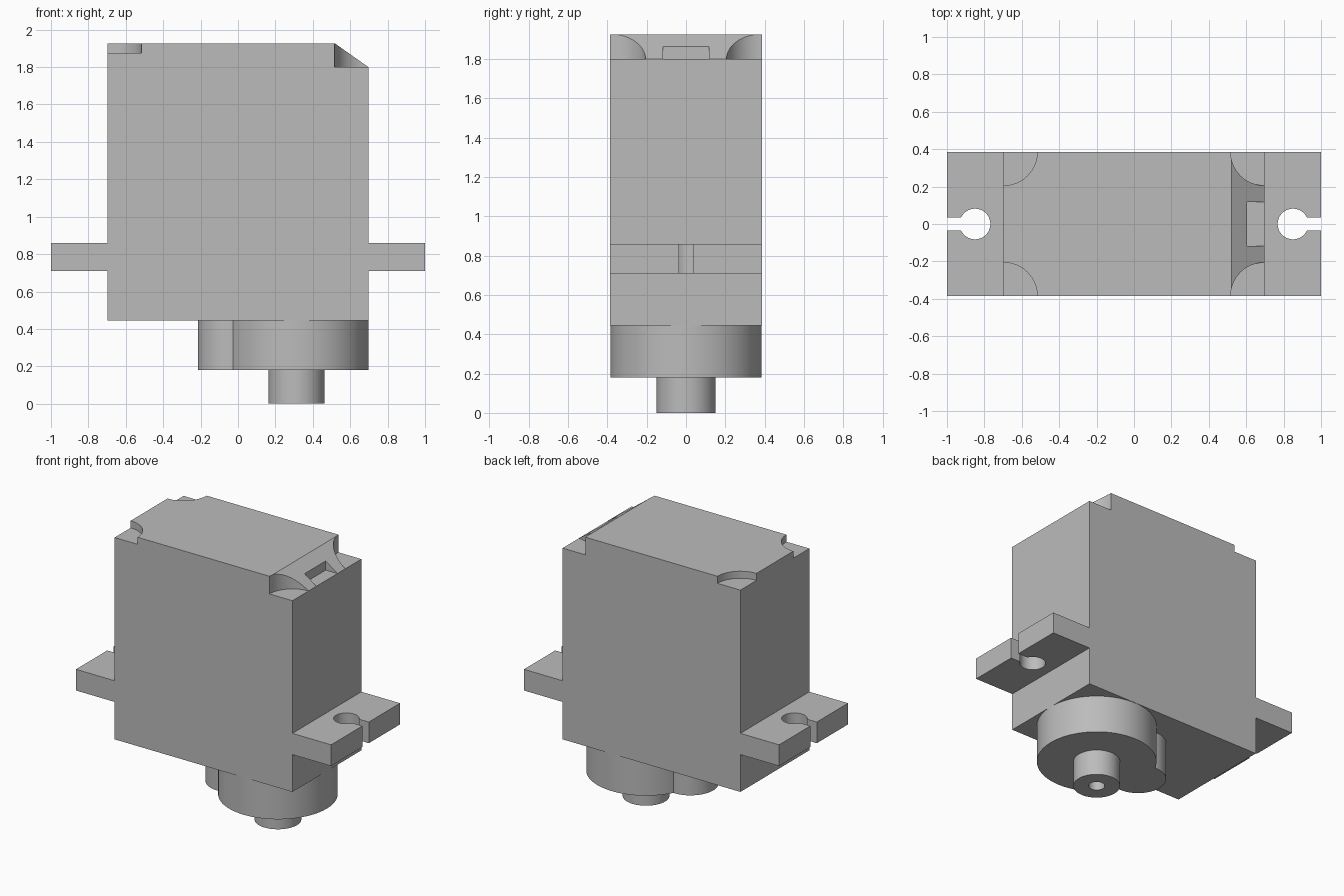
import bpy, bmesh
from mathutils import Vector

cube = bpy.data.objects.get("Cube")
if cube:
    bpy.data.objects.remove(cube, do_unlink=True)

HALF_Y = 0.386
BODY_X = 0.697
FLOOR, TOP = 0.445, 1.925
CAP_Z = 0.18
SHAFT_X = 0.313

grey = bpy.data.materials.new("Plain grey")
grey.use_nodes = True
grey.diffuse_color = (0.5, 0.5, 0.5, 1)
grey.node_tree.nodes["Principled BSDF"].inputs["Base Color"].default_value = grey.diffuse_color


def add_object(name, bm):
    bmesh.ops.recalc_face_normals(bm, faces=bm.faces)
    mesh = bpy.data.meshes.new(name)
    bm.to_mesh(mesh)
    bm.free()
    mesh.materials.append(grey)
    obj = bpy.data.objects.new(name, mesh)
    bpy.context.collection.objects.link(obj)
    return obj


def extrude_profile(name, points, depth):
    bm = bmesh.new()
    face = bm.faces.new([bm.verts.new(p) for p in points])
    new = bmesh.ops.extrude_face_region(bm, geom=[face])["geom"]
    verts = [v for v in new if isinstance(v, bmesh.types.BMVert)]
    bmesh.ops.translate(bm, verts=verts, vec=depth)
    return add_object(name, bm)


def box(name, low, high):
    low, high = Vector(low), Vector(high)
    bm = bmesh.new()
    bmesh.ops.create_cube(bm, size=1)
    bmesh.ops.scale(bm, vec=high - low, verts=bm.verts)
    bmesh.ops.translate(bm, vec=(low + high) / 2, verts=bm.verts)
    return add_object(name, bm)


def cylinder(name, x, y, radius, z0, z1, sides=96):
    bm = bmesh.new()
    bmesh.ops.create_cone(bm, cap_ends=True, segments=sides, radius1=radius,
                          radius2=radius, depth=z1 - z0)
    bmesh.ops.translate(bm, vec=(x, y, (z0 + z1) / 2), verts=bm.verts)
    return add_object(name, bm)


def combine(target, tool, operation="DIFFERENCE"):
    mod = target.modifiers.new("cut", "BOOLEAN")
    mod.operation = operation
    mod.solver = "EXACT"
    mod.object = tool
    bpy.context.view_layer.objects.active = target
    bpy.ops.object.modifier_apply(modifier=mod.name)
    bpy.data.objects.remove(tool, do_unlink=True)


# Case with both mounting tabs and the sloped top end, as one profile
profile = [(-BODY_X, FLOOR), (BODY_X, FLOOR), (BODY_X, 0.71), (1, 0.71),
           (1, 0.86), (BODY_X, 0.86), (BODY_X, 1.8), (0.52, TOP),
           (-BODY_X, TOP), (-BODY_X, 0.86), (-1, 0.86), (-1, 0.71),
           (-BODY_X, 0.71)]
case = extrude_profile("case_with_tabs", [(x, -HALF_Y, z) for x, z in profile],
                       (0, 2 * HALF_Y, 0))

for side in (-1, 1):
    # Round screw recesses in the top corners
    recess_floor = 1.8 if side > 0 else 1.875
    for end in (-1, 1):
        combine(case, cylinder("corner_cutter", side * BODY_X, end * HALF_Y,
                               0.18, recess_floor, 2.1))
    # Keyhole in each mounting tab
    combine(case, cylinder("hole_cutter", side * 0.85, 0, 0.082, 0.6, 0.95))
    xs = sorted((side * 0.85, side * 1.1))
    combine(case, box("slot_cutter", (xs[0], -0.036, 0.6), (xs[1], 0.036, 0.95)))

# Cable notch in the slope
combine(case, box("notch_cutter", (0.605, -0.118, 1.8), (0.8, 0.118, 2)))

# Gear housing: large round boss joined to a smaller one
housing = cylinder("gear_housing", SHAFT_X, 0, 0.384, CAP_Z, FLOOR, 128)
combine(housing, cylinder("small_boss", -0.035, 0, 0.18, CAP_Z, FLOOR), "UNION")

# Output shaft with screw hole
shaft = cylinder("output_shaft", SHAFT_X, 0, 0.15, 0, CAP_Z)
combine(shaft, cylinder("screw_cutter", SHAFT_X, 0, 0.052, -0.1, 0.16, 48))

# Smooth the round walls, keep the edges crisp
bpy.ops.object.select_all(action="DESELECT")
for obj in (case, housing, shaft):
    obj.select_set(True)
bpy.context.view_layer.objects.active = case
bpy.ops.object.shade_smooth_by_angle(angle=0.52)
